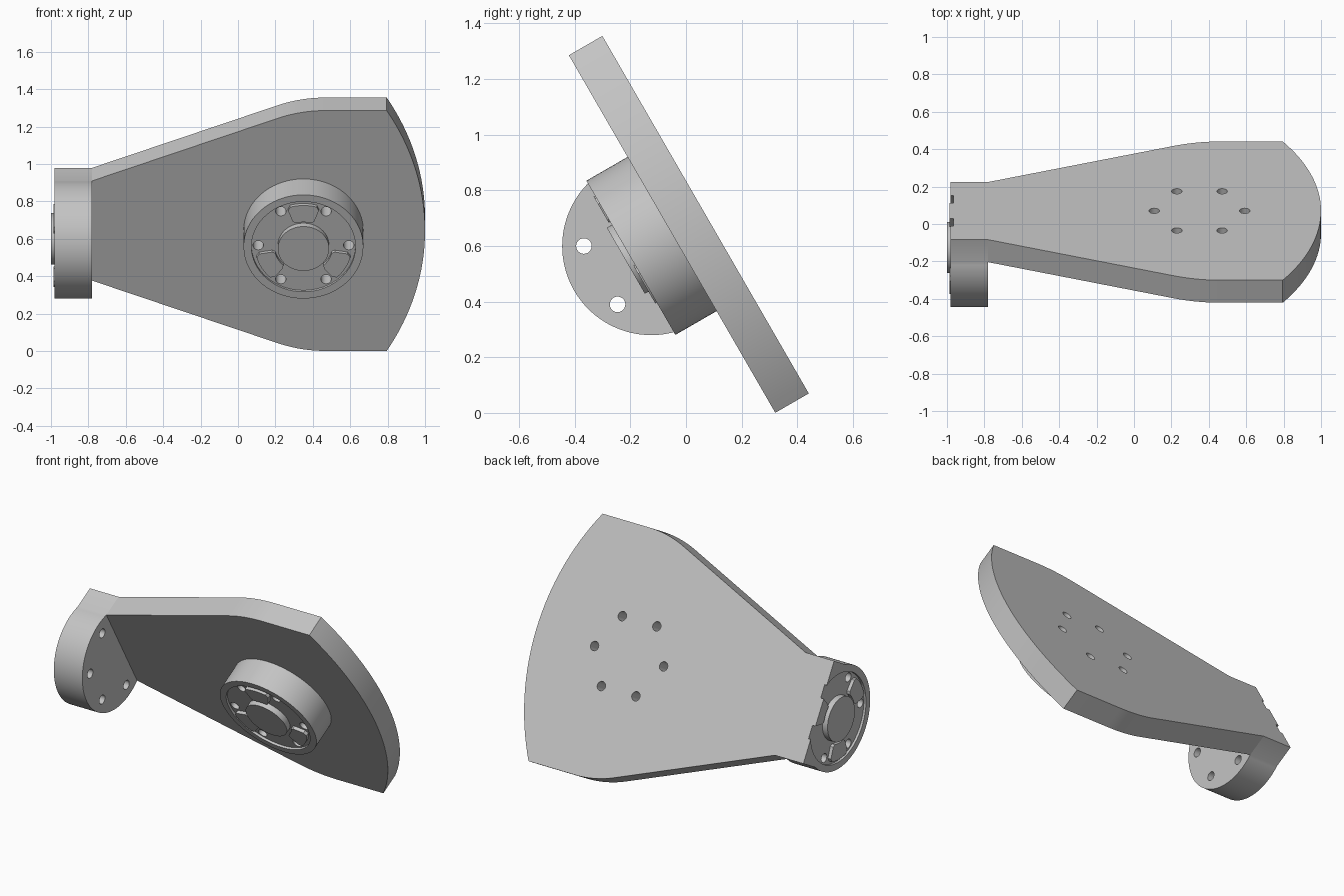
import bpy, bmesh
from math import sin, cos, asin, pi, radians, sqrt
from mathutils import Matrix, Vector

cube = bpy.data.objects.get("Cube")
if cube:
    bpy.data.objects.remove(cube)

grey = bpy.data.materials.new("light_grey")
grey.use_nodes = True
colour = (0.55, 0.55, 0.55, 1)
grey.diffuse_color = colour
grey.node_tree.nodes["Principled BSDF"].inputs["Base Color"].default_value = colour

# Main sizes
THICK = 0.139      # plate thickness
HALF = 0.742       # half width at the broad end
R = 0.32           # hub and bracket radius
DROP = 0.0866      # bracket centre in front of the plate
NECK = sqrt(R * R - DROP * DROP)
EDGE = DROP + THICK
RECESS = 0.015

# Frames: the tilted plate, the front hub face and the bracket end face
plate_frame = Matrix.Translation((0, -0.05, 0.643)) @ Matrix.Rotation(radians(120), 4, 'X')
hub_frame = plate_frame @ Matrix.Translation((0.35, 0, 0.171))
side = Matrix(((0, 0, -1), (1, 0, 0), (0, -1, 0))).to_4x4()
bracket_frame = plate_frame @ Matrix.Translation((-0.98, 0, DROP)) @ side


def arc(r, a, b, n, cx=0.0, cy=0.0):
    return [(cx + r * cos(a + (b - a) * i / n), cy + r * sin(a + (b - a) * i / n))
            for i in range(n + 1)]


def circle(r, n=64, cx=0.0, cy=0.0):
    return arc(r, 0, 2 * pi, n, cx, cy)[:-1]


def prism(name, outlines, z0, z1, frame):
    """Extrude closed outlines from z0 to z1 in the given frame."""
    bm = bmesh.new()
    for pts in outlines:
        base = bm.faces.new([bm.verts.new((x, y, z0)) for x, y in pts])
        top = bmesh.ops.extrude_face_region(bm, geom=[base])
        verts = [v for v in top["geom"] if isinstance(v, bmesh.types.BMVert)]
        bmesh.ops.translate(bm, verts=verts, vec=(0, 0, z1 - z0))
    bmesh.ops.recalc_face_normals(bm, faces=bm.faces)
    mesh = bpy.data.meshes.new(name)
    bm.to_mesh(mesh)
    bm.free()
    mesh.materials.append(grey)
    ob = bpy.data.objects.new(name, mesh)
    ob.matrix_world = frame
    bpy.context.collection.objects.link(ob)
    return ob


def activate(ob):
    bpy.ops.object.select_all(action='DESELECT')
    ob.select_set(True)
    bpy.context.view_layer.objects.active = ob


def cut(ob, outlines, z0, z1, frame):
    cutter = prism("cutter", outlines, z0, z1, frame)
    cutter.hide_render = True
    bpy.context.view_layer.update()
    mod = ob.modifiers.new("cut", 'BOOLEAN')
    mod.operation = 'DIFFERENCE'
    mod.solver = 'EXACT'
    mod.object = cutter
    activate(ob)
    bpy.ops.object.modifier_apply(modifier=mod.name)
    bpy.data.objects.remove(cutter)


def holes(steps):
    return [circle(0.028, 24, 0.242 * cos(k * pi / 3), 0.242 * sin(k * pi / 3)) for k in steps]


def pad(angle, limit):
    """Rounded-corner sector, trimmed at a height limit."""
    w = radians(20)
    c = radians(4)
    pts = (arc(0.258, angle - w + c, angle + w - c, 12) + arc(0.24, angle + w, angle + w, 1)[:1]
           + arc(0.17, angle + w, angle + w, 1)[:1]
           + arc(0.155, angle + w - c, angle - w + c, 8)
           + arc(0.17, angle - w, angle - w, 1)[:1] + arc(0.24, angle - w, angle - w, 1)[:1])
    out = []
    for x, y in pts:
        p = (x, y)
        if y > limit:
            # keep only the two ends of the trimmed edge
            p = (x, limit)
            if abs(x) < 0.075:
                continue
        if not out or (Vector(p) - Vector(out[-1])).length > 1e-4:
            out.append(p)
    return out


def horn(prefix, frame, limit):
    """Raised centre boss and three pads standing in the recess."""
    prism(prefix + "_boss", [circle(0.137)], -RECESS, 0.021, frame)
    pads = [pad(radians(a), limit) for a in (90, 210, 330)]
    prism(prefix + "_pads", pads, -RECESS, 0.006, frame)


# Plate: straight neck flare, softened shoulder and curved outer edge
slope = 0.389
corner = Vector((-0.78 + (HALF - NECK) / slope, HALF))
start = corner - Vector((1, slope)) * 0.125
end = corner + Vector((0.135, 0))
upper = [(-0.78, NECK)]
for i in range(13):
    t = i / 12
    upper.append(tuple(start * (1 - t) ** 2 + corner * 2 * t * (1 - t) + end * t * t))
rad = 1.445
sweep = asin(HALF / rad)
outer = arc(rad, sweep, -sweep, 32, 1 - rad)
outline = upper + outer + [(x, -y) for x, y in reversed(upper)]
plate = prism("plate", [outline], -THICK, 0, plate_frame)

# Round hub on the front of the plate
hub = prism("front_hub", [circle(R, 96)], -0.171, 0, hub_frame)

# End bracket: disc blended into the plate's neck
a = asin(DROP / R)
profile = arc(R, a, -pi - a, 72) + [(-NECK, EDGE), (NECK, EDGE)]
bracket = prism("end_bracket", [profile], -0.2, 0, bracket_frame)

# Recesses and screw holes
cut(hub, [circle(0.278)], -RECESS, 0.05, hub_frame)
cut(bracket, [circle(0.278)], -RECESS, 0.05, bracket_frame)
for ob in (hub, plate):
    cut(ob, holes(range(6)), -0.5, 0.1, hub_frame)
cut(bracket, holes((0, 3, 4, 5)), -0.3, 0.1, bracket_frame)

horn("hub", hub_frame, 1.0)
horn("bracket", bracket_frame, EDGE)

for ob in list(bpy.context.collection.objects):
    if ob.type == 'MESH' and grey.name in ob.data.materials:
        activate(ob)
        bpy.ops.object.shade_smooth_by_angle(angle=radians(30))
